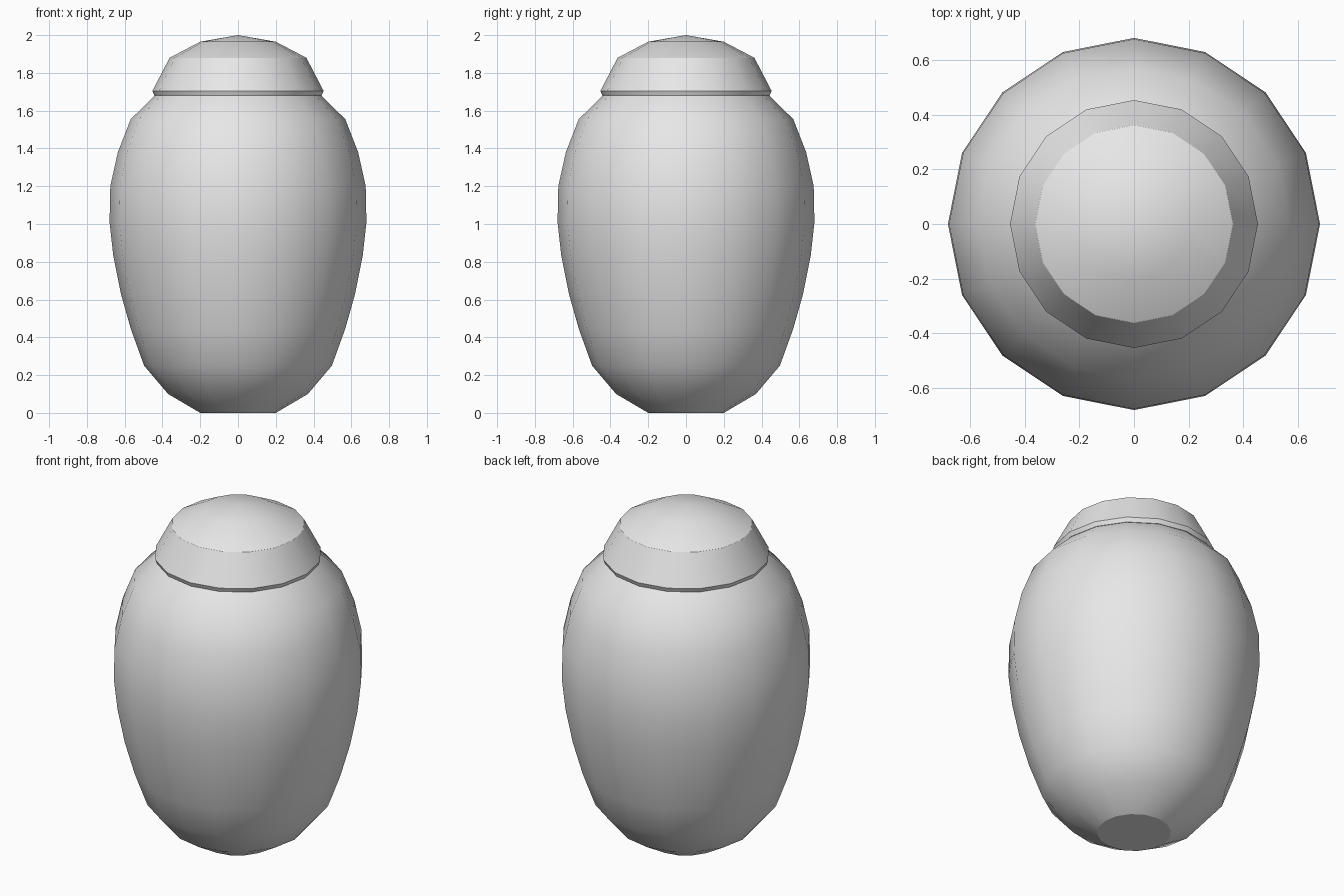
import bpy, bmesh, math

if "Cube" in bpy.data.objects:
    bpy.data.objects.remove(bpy.data.objects["Cube"])

SIDES = 16

grey = bpy.data.materials.new("plain grey")
grey.diffuse_color = (0.8, 0.8, 0.8, 1)
grey.use_nodes = True
grey.node_tree.nodes["Principled BSDF"].inputs["Base Color"].default_value = grey.diffuse_color


def lathe(name, profile, sharp_angle):
    """Revolve a bottom-to-top (radius, height) profile; radius 0 makes a pole."""
    bm = bmesh.new()
    rings = []
    for r, z in profile:
        n = SIDES if r > 0 else 1
        rings.append([bm.verts.new((r * math.cos(2 * math.pi * i / SIDES),
                                    r * math.sin(2 * math.pi * i / SIDES), z))
                      for i in range(n)])
    for a, b in zip(rings, rings[1:]):
        for i in range(SIDES):
            j = (i + 1) % SIDES
            if len(b) == 1:
                bm.faces.new((a[i], a[j], b[0]))
            else:
                bm.faces.new((a[i], a[j], b[j], b[i]))
    bm.faces.new(rings[0][::-1])
    if len(rings[-1]) > 1:
        bm.faces.new(rings[-1])
    mesh = bpy.data.meshes.new(name)
    bm.to_mesh(mesh)
    bm.free()
    mesh.materials.append(grey)
    obj = bpy.data.objects.new(name, mesh)
    bpy.context.collection.objects.link(obj)
    bpy.ops.object.select_all(action='DESELECT')
    obj.select_set(True)
    bpy.context.view_layer.objects.active = obj
    bpy.ops.object.shade_smooth_by_angle(angle=math.radians(sharp_angle))
    return obj


# Rounded jar body on a small flat base
lathe("jar_body", [(0.20, 0), (0.37, 0.10), (0.497, 0.25), (0.566, 0.44),
                   (0.62, 0.63), (0.66, 0.83), (0.68, 1.01), (0.676, 1.20),
                   (0.636, 1.38), (0.568, 1.555), (0.44, 1.68)], 29)

# Sloping lid with a narrow undercut rim and a shallow domed top
lathe("lid", [(0.443, 1.68), (0.453, 1.705), (0.362, 1.88),
              (0.20, 1.965), (0, 2.0)], 30)
